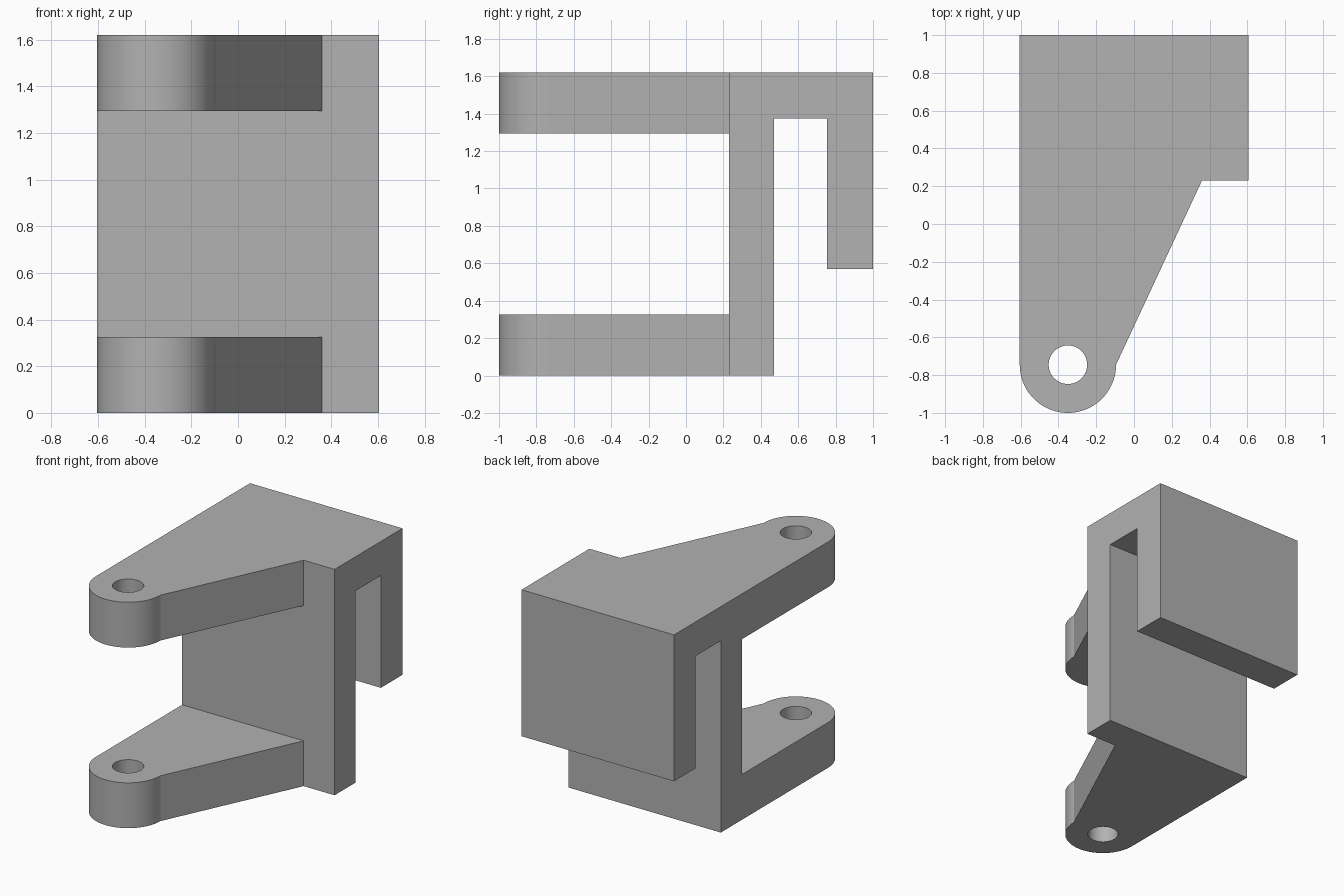
import bpy, bmesh, math
from mathutils import Vector

cube = bpy.data.objects.get("Cube")
if cube:
    bpy.data.objects.remove(cube, do_unlink=True)

GREY = (0.445, 0.445, 0.445, 1)
grey = bpy.data.materials.new("plain grey")
grey.use_nodes = True
grey.diffuse_color = GREY
grey.node_tree.nodes["Principled BSDF"].inputs["Base Color"].default_value = GREY

HALF = 0.605              # half width of the bracket
TOP = 1.62                # overall height
FRONT = 0.23              # front face of the upright plate
ARM = 0.325               # arm thickness
PIVOT = Vector((-0.35, -0.745))
EYE, HOLE = 0.255, 0.102  # radii of the arm end and its hole


def arc(radius, start, end, steps):
    """Points on a circle around the pivot, angles in degrees."""
    angles = [math.radians(start + (end - start) * i / steps) for i in range(steps + 1)]
    return [PIVOT + radius * Vector((math.cos(a), math.sin(a))) for a in angles]


def extrude_loops(name, loops, to_3d, depth):
    """Fill closed outlines (later ones are holes) and extrude along depth."""
    bm = bmesh.new()
    edges = []
    for loop in loops:
        verts = [bm.verts.new(to_3d(*p)) for p in loop]
        edges += [bm.edges.new((a, b)) for a, b in zip(verts, verts[1:] + verts[:1])]
    bmesh.ops.triangle_fill(bm, edges=edges, use_beauty=True)
    result = bmesh.ops.extrude_face_region(bm, geom=bm.faces[:], use_keep_orig=True)
    moved = [v for v in result["geom"] if isinstance(v, bmesh.types.BMVert)]
    bmesh.ops.translate(bm, verts=moved, vec=depth)
    bmesh.ops.recalc_face_normals(bm, faces=bm.faces[:])
    mesh = bpy.data.meshes.new(name)
    bm.to_mesh(mesh)
    bm.free()
    mesh.materials.append(grey)
    obj = bpy.data.objects.new(name, mesh)
    bpy.context.collection.objects.link(obj)
    bpy.ops.object.select_all(action="DESELECT")
    obj.select_set(True)
    bpy.context.view_layer.objects.active = obj
    bpy.ops.object.shade_smooth_by_angle(angle=math.radians(20))
    return obj


# Upright plate with the hook folded over the back, as one side profile
hook = [(FRONT, 0), (0.47, 0), (0.47, 1.375), (0.755, 1.375),
        (0.755, 0.57), (1, 0.57), (1, TOP), (FRONT, TOP)]
extrude_loops("hook_plate", [hook], lambda y, z: (-HALF, y, z), (2 * HALF, 0, 0))

# Two tapering arms with rounded, drilled ends
outline = [(0.36, FRONT), (-HALF, FRONT)] + arc(EYE, 180, 360, 40)
hole = arc(HOLE, 0, 360, 48)[:-1]
for name, base in (("lower_arm", 0), ("upper_arm", TOP - ARM)):
    extrude_loops(name, [outline, hole], lambda x, y: (x, y, base), (0, 0, ARM))
